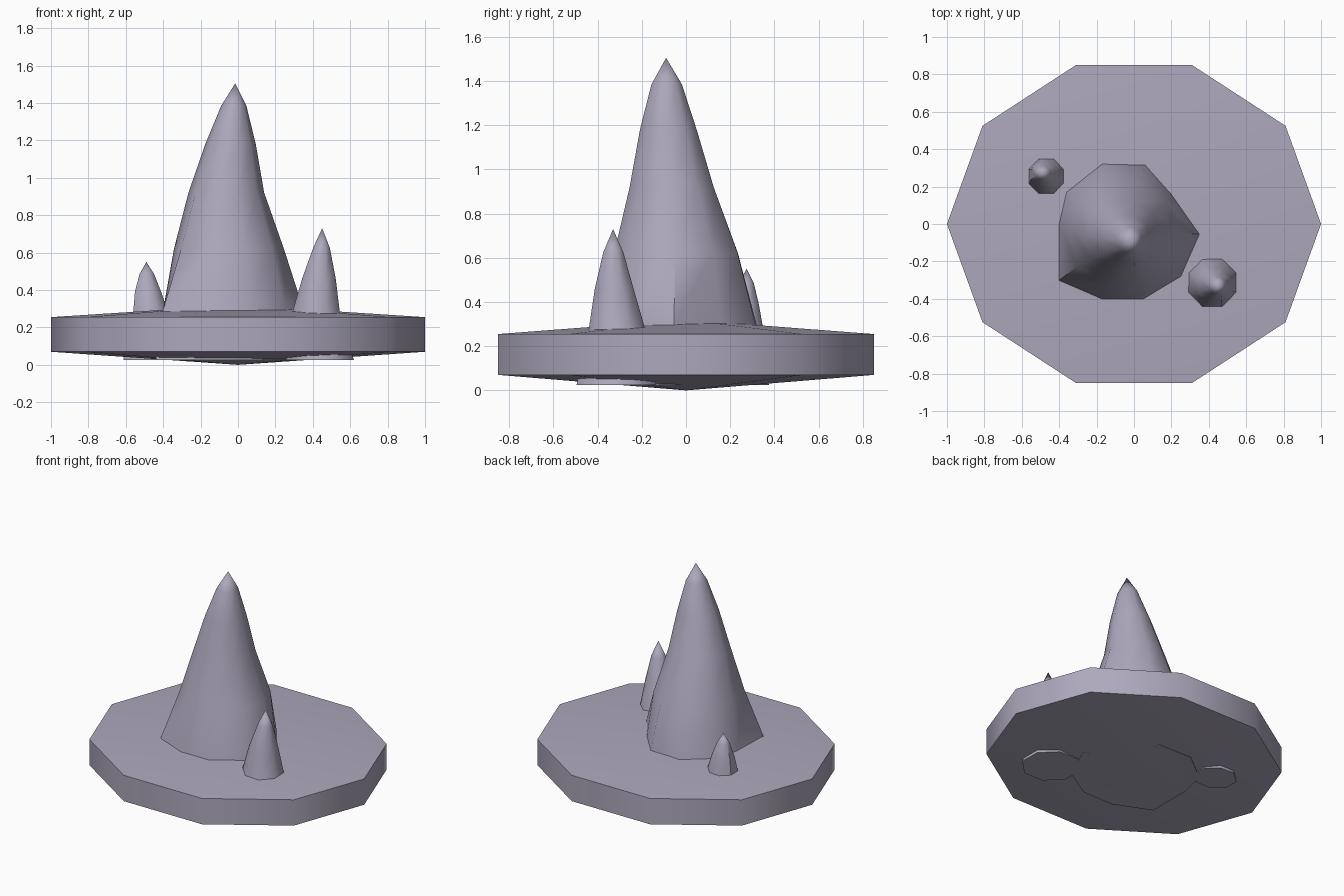
import bpy, bmesh, math

if "Cube" in bpy.data.objects:
    bpy.data.objects.remove(bpy.data.objects["Cube"])

stone = bpy.data.materials.new("lilac_stone")
stone.diffuse_color = (0.42, 0.39, 0.50, 1)
stone.use_nodes = True
stone.node_tree.nodes["Principled BSDF"].inputs["Base Color"].default_value = stone.diffuse_color


def loft(name, rings, bottom, top):
    """Skin a stack of equal-length rings and close it with two tips."""
    bm = bmesh.new()
    loops = [[bm.verts.new(p) for p in ring] for ring in rings]
    n = len(loops[0])
    for a, b in zip(loops, loops[1:]):
        for i in range(n):
            j = (i + 1) % n
            bm.faces.new((a[i], a[j], b[j], b[i]))
    for loop, tip in ((loops[0], bottom), (loops[-1], top)):
        v = bm.verts.new(tip)
        for i in range(n):
            bm.faces.new((loop[i], loop[(i + 1) % n], v))
    bmesh.ops.recalc_face_normals(bm, faces=bm.faces)
    me = bpy.data.meshes.new(name)
    bm.to_mesh(me)
    bm.free()
    me.materials.append(stone)
    ob = bpy.data.objects.new(name, me)
    bpy.context.collection.objects.link(ob)
    bpy.ops.object.select_all(action='DESELECT')
    ob.select_set(True)
    bpy.context.view_layer.objects.active = ob
    bpy.ops.object.shade_smooth_by_angle(angle=math.radians(45))


def oval(z, x0, x1, y0, y1, n, start=0.0):
    """Ring of n points filling the given x and y extents."""
    out = []
    for i in range(n):
        a = start + 2 * math.pi * i / n
        out.append(((x0 + x1) / 2 + (x1 - x0) / 2 * math.cos(a),
                    (y0 + y1) / 2 + (y1 - y0) / 2 * math.sin(a), z))
    return out


# Ten-sided base disc with shallow cones above and below
half = [(1, 0), (0.81, 0.525), (0.31, 0.85)]
outline = half + [(-x, y) for x, y in half[::-1]]
outline += [(x, -y) for x, y in outline[4:0:-1]]
loft("base_disc", [[(x, y, z) for x, y in outline] for z in (0.07, 0.255)],
     (0, 0, 0), (0, 0, 0.32))

# Large central spire: irregular foot blending into oval rings
foot = [(0.35, -0.055), (0.20, 0.16), (0.06, 0.315), (-0.17, 0.32), (-0.36, 0.17),
        (-0.40, 0.0), (-0.40, -0.30), (-0.17, -0.40), (0.05, -0.40), (0.25, -0.28)]
spire = [[(x * 1.1, y * 1.1, 0.025) for x, y in foot],
         [(x, y, 0.295) for x, y in foot]]
mid = oval(0.62, -0.345, 0.225, -0.335, 0.235, 10)
# The front-left ridge lingers part way up
spire.append([(0.7 * m[0] + 0.3 * f[0] * 0.84, 0.7 * m[1] + 0.3 * f[1] * 0.84, 0.62)
              for m, f in zip(mid, foot)])
spire.append(oval(0.92, -0.265, 0.14, -0.265, 0.135, 10))
spire.append(oval(1.18, -0.175, 0.095, -0.215, 0.055, 10))
spire.append(oval(1.385, -0.09, 0.045, -0.16, -0.015, 10))
loft("main_spire", spire, (-0.03, -0.03, 0.025), (-0.015, -0.09, 1.505))

# Small spires either side
e = math.pi / 8
loft("right_spire", [
    oval(0.025, 0.24, 0.635, -0.51, -0.12, 8, e),
    oval(0.28, 0.28, 0.555, -0.45, -0.175, 8, e),
    oval(0.46, 0.335, 0.53, -0.42, -0.23, 8, e),
    oval(0.625, 0.398, 0.495, -0.378, -0.28, 8, e)],
    (0.43, -0.31, 0.025), (0.45, -0.33, 0.73))
loft("left_spire", [
    oval(0.025, -0.625, -0.33, 0.12, 0.385, 8, e),
    oval(0.29, -0.567, -0.37, 0.155, 0.355, 8, e),
    oval(0.39, -0.557, -0.405, 0.195, 0.335, 8, e),
    oval(0.485, -0.53, -0.445, 0.235, 0.31, 8, e)],
    (-0.48, 0.25, 0.025), (-0.49, 0.275, 0.55))
